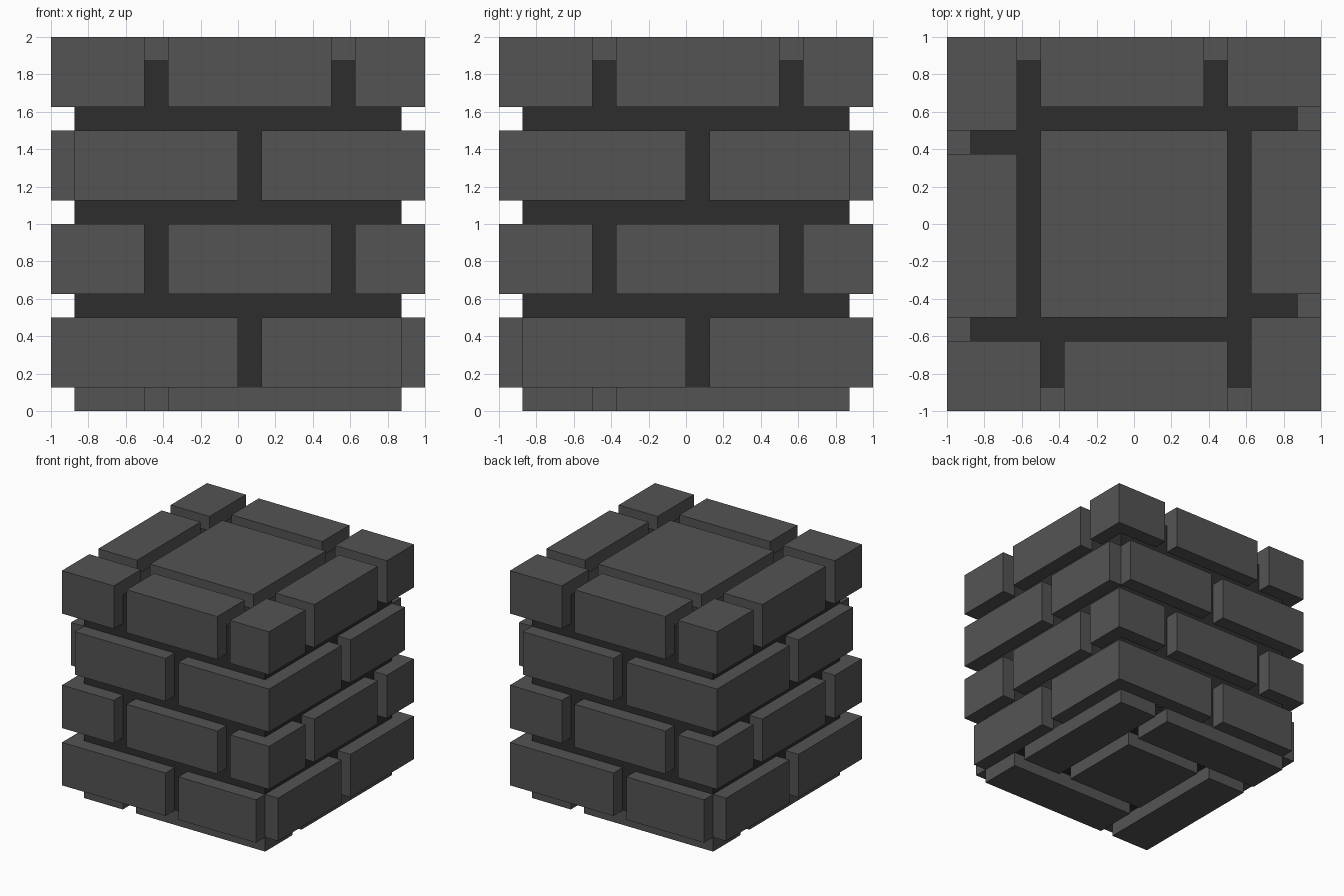
import bpy
import bmesh
import math
from mathutils import Matrix

cube = bpy.data.objects.get("Cube")
if cube:
    bpy.data.objects.remove(cube, do_unlink=True)


def make_material(name, value):
    mat = bpy.data.materials.new(name)
    mat.use_nodes = True
    colour = (value, value, value, 1)
    mat.diffuse_color = colour
    bsdf = mat.node_tree.nodes["Principled BSDF"]
    bsdf.inputs["Base Color"].default_value = colour
    bsdf.inputs["Roughness"].default_value = 0.9
    return mat


BRICK = make_material("brick grey", 0.088)
MORTAR = make_material("mortar dark grey", 0.027)


def prism(name, outline, z0, z1, mat=BRICK, quarter=0):
    """Extrude a counter-clockwise outline from z0 to z1, turned about z."""
    bm = bmesh.new()
    face = bm.faces.new([bm.verts.new((x, y, z0)) for x, y in outline])
    new = bmesh.ops.extrude_face_region(bm, geom=[face])["geom"]
    top = [v for v in new if isinstance(v, bmesh.types.BMVert)]
    bmesh.ops.translate(bm, verts=top, vec=(0, 0, z1 - z0))
    bmesh.ops.recalc_face_normals(bm, faces=bm.faces)
    bm.transform(Matrix.Rotation(quarter * math.pi / 2, 4, "Z"))
    mesh = bpy.data.meshes.new(name)
    bm.to_mesh(mesh)
    bm.free()
    mesh.materials.append(mat)
    obj = bpy.data.objects.new(name, mesh)
    bpy.context.collection.objects.link(obj)


def rect(x0, x1, y0, y1):
    return [(x0, y0), (x1, y0), (x1, y1), (x0, y1)]


SIDES = ["front", "right", "back", "left"]
IN = 0.875   # mortar surface
SUNK = 0.75  # how deep side bricks reach into the core

# Mortar core
prism("mortar_core", rect(-IN, IN, -IN, IN), 0.125, 1.875, MORTAR)

# Courses with square-ish corner bricks and one middle brick per side
for course, z0 in (("second", 0.625), ("top", 1.625)):
    for q, side in enumerate(SIDES):
        prism(f"{course}_course_{side}_middle_brick",
              rect(-0.375, 0.5, -1, -0.625), z0, z0 + 0.375, quarter=q)
        prism(f"{course}_course_{side}_corner_brick",
              rect(0.625, 1, -1, -0.5), z0, z0 + 0.375, quarter=q)

# Courses with two wrapped corners and two notched corners
for course, z0, turn in (("third", 1.125, 0), ("bottom", 0.125, 1)):
    for q in (turn, turn + 2):
        side, after = SIDES[q % 4], SIDES[(q + 1) % 4]
        if turn == 0:
            # wrapped corner at the end of this side, notch at its start
            corner = [(0.125, -1), (1, -1), (1, 0), (SUNK, 0),
                      (SUNK, -SUNK), (0.125, -SUNK)]
        else:
            corner = [(0.125, -1), (1, -1), (1, 0), (SUNK, 0),
                      (SUNK, -SUNK), (0.125, -SUNK)]
        prism(f"{course}_course_{side}_wrapped_brick", corner,
              z0, z0 + 0.375, quarter=q)
        prism(f"{course}_course_{side}_short_brick",
              rect(-IN, 0, -1, -SUNK), z0, z0 + 0.375, quarter=q)
        prism(f"{course}_course_{after}_short_brick",
              rect(SUNK, 1, 0.125, IN), z0, z0 + 0.375, quarter=q)

# Centre slab on the top
prism("top_centre_slab", rect(-0.5, 0.5, -0.5, 0.5), 1.75, 2)

# Pinwheel of bricks around a square slab on the underside
prism("underside_centre_slab", rect(-0.375, 0.375, -0.375, 0.375), 0, 0.125)
for q, side in enumerate(SIDES):
    prism(f"underside_{side}_brick", rect(-0.375, IN, -IN, -0.5),
          0, 0.125, quarter=q)
